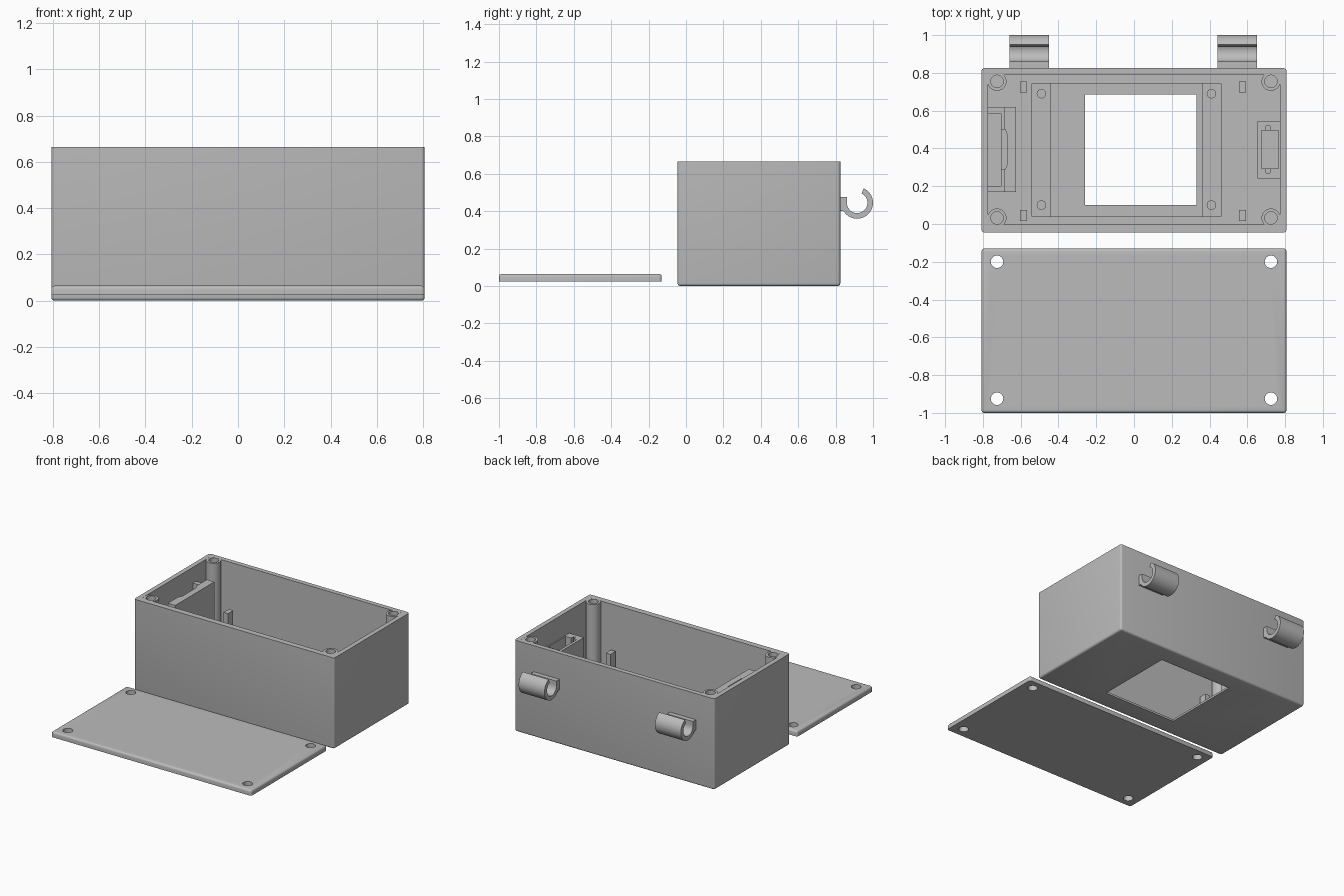
import bpy
import bmesh
from math import cos, sin, radians
from mathutils import Matrix, Vector

cube = bpy.data.objects.get("Cube")
if cube:
    bpy.data.objects.remove(cube, do_unlink=True)

grey = bpy.data.materials.new("plain_grey")
grey.use_nodes = True
GREY = (0.5, 0.5, 0.5, 1)
grey.diffuse_color = GREY
grey.node_tree.nodes["Principled BSDF"].inputs["Base Color"].default_value = GREY


def finish(name, bm):
    bmesh.ops.recalc_face_normals(bm, faces=bm.faces)
    mesh = bpy.data.meshes.new(name)
    bm.to_mesh(mesh)
    bm.free()
    mesh.materials.append(grey)
    ob = bpy.data.objects.new(name, mesh)
    bpy.context.collection.objects.link(ob)
    return ob


def box(name, x, y, z, bevel=0, keep=None):
    """Box from three ranges; keep(edge) picks the edges to round."""
    bm = bmesh.new()
    lo, hi = Vector((x[0], y[0], z[0])), Vector((x[1], y[1], z[1]))
    size = Matrix.Diagonal((*(hi - lo), 1))
    bmesh.ops.create_cube(bm, size=1, matrix=Matrix.Translation((lo + hi) / 2) @ size)
    if bevel:
        edges = [e for e in bm.edges if keep(e)]
        bmesh.ops.bevel(bm, geom=edges, offset=bevel, segments=4,
                        profile=0.5, affect='EDGES')
    return finish(name, bm)


def rod(name, x, y, z, r, sides=32):
    bm = bmesh.new()
    bmesh.ops.create_cone(bm, cap_ends=True, segments=sides, radius1=r, radius2=r,
                          depth=z[1] - z[0],
                          matrix=Matrix.Translation((x, y, sum(z) / 2)))
    return finish(name, bm)


def prism(name, points, offset):
    """Extrude a flat outline along an offset."""
    bm = bmesh.new()
    face = bm.faces.new([bm.verts.new(p) for p in points])
    new = bmesh.ops.extrude_face_region(bm, geom=[face])["geom"]
    bmesh.ops.translate(bm, vec=offset,
                        verts=[v for v in new if isinstance(v, bmesh.types.BMVert)])
    return finish(name, bm)


def combine(ob, tools, operation='DIFFERENCE'):
    """Apply booleans, then remove the tool objects."""
    for tool in tools:
        tool.hide_render = True
        mod = ob.modifiers.new("boolean", 'BOOLEAN')
        mod.operation = operation
        mod.solver = 'EXACT'
        mod.object = tool
    bpy.context.view_layer.update()
    deps = bpy.context.evaluated_depsgraph_get()
    mesh = bpy.data.meshes.new_from_object(ob.evaluated_get(deps))
    ob.modifiers.clear()
    ob.data = mesh
    for tool in tools:
        bpy.data.objects.remove(tool, do_unlink=True)
    return ob


def upright(e):
    return abs(e.verts[0].co.z - e.verts[1].co.z) > 0.01


W = 0.807
TOP = 0.665
FLOOR = 0.035
MID = 0.39

# Open case with a stepped screen seat and a window in the floor
case = box("case", (-W, W), (-0.045, 0.825), (0, TOP), 0.015,
           lambda e: upright(e) or max(v.co.z for v in e.verts) < 0.01)
combine(case, [
    box("cavity", (-0.773, 0.773), (-0.002, 0.79), (FLOOR, 1)),
    box("seat_cut", (-0.54, 0.46), (0.04, 0.745), (0.024, 0.1)),
    box("seat_deep_cut", (-0.44, 0.36), (0.04, 0.745), (0.015, 0.1)),
    box("window_cut", (-0.26, 0.33), (0.1, 0.685), (-0.1, 0.1)),
])

# Corner screw posts
for side, sx in (("left", 1), ("right", -1)):
    for end, y, wall in (("back", 0.755, 0.8), ("front", 0.032, -0.015)):
        x = sx * 0.725
        post = rod(f"{end}_{side}_screw_post", x, y, (0.02, TOP - 0.0005), 0.05)
        web = box("web", sorted((x + sx * 0.036, sx * 0.785)), sorted((y, wall)),
                  (0.02, TOP - 0.0005))
        combine(post, [web], 'UNION')
        combine(post, [rod("screw_hole", x, y, (0.3, 1), 0.033)])

# Standoffs for the screen
for x in (-0.49, 0.41):
    for y in (0.1, 0.69):
        rod("screen_standoff", x, y, (0.015, 0.07), 0.025, 24)

# Upright board clips
for x in (-0.585, 0.575):
    for y in (0.045, 0.725):
        box("board_clip", (x - 0.018, x + 0.018), (y - 0.03, y + 0.03), (0.02, 0.34))

# Large holder on the right wall with a notched lip
holder = box("large_holder", (-0.78, -0.625), (0.17, 0.62), (0.02, 0.585))
combine(holder, [
    box("holder_slot", (-0.774, -0.705), (0.2, 0.585), (0.06, 1)),
    box("holder_step", (-0.774, -0.685), (0.1, 0.7), (0.55, 1)),
    prism("holder_notch", [(-0.71, 0.29, 0.2), (-0.682, 0.29, 0.2), (-0.67, 0.32, 0.2),
                           (-0.67, 0.47, 0.2), (-0.682, 0.5, 0.2), (-0.71, 0.5, 0.2)],
          (0, 0, 0.8)),
])

# Small holder on the left wall
small = box("small_holder", (0.655, 0.78), (0.24, 0.545), (0.02, 0.5))
combine(small, [
    box("small_slot", (0.675, 0.765), (0.295, 0.495), (0.06, 1)),
    box("small_groove", (0.7, 0.72), (0.27, 0.52), (0.1, 1)),
])

# Two open hooks on the back wall
arc = [radians(180 + 245 * i / 30) for i in range(31)]
CY, CZ = 0.915, 0.445
for name, x in (("right_hook", -0.658), ("left_hook", 0.442)):
    ring = [(x, CY + 0.085 * cos(a), CZ + 0.085 * sin(a)) for a in arc]
    ring += [(x, CY + 0.055 * cos(a), CZ + 0.055 * sin(a)) for a in reversed(arc)]
    hook = prism(name, ring, (0.208, 0, 0))
    base = box("hook_base", (x, x + 0.208), (0.815, 0.86), (0.4, 0.475))
    combine(hook, [base], 'UNION')

# Separate lid with rounded upper edges and four screw holes
lid = box("lid", (-W, W), (-1, -0.13), (0.025, 0.065), 0.015,
          lambda e: upright(e) or min(v.co.z for v in e.verts) > 0.06)
combine(lid, [rod("lid_hole", sx * 0.725, y, (-0.1, 0.2), 0.033)
              for sx in (-1, 1) for y in (-0.2, -0.925)])

# Smooth the curved surfaces and keep hard edges
parts = [o for o in bpy.context.collection.objects if o.type == 'MESH']
for o in bpy.context.view_layer.objects:
    o.select_set(o in parts)
bpy.context.view_layer.objects.active = lid
bpy.ops.object.shade_smooth_by_angle(angle=radians(35))
